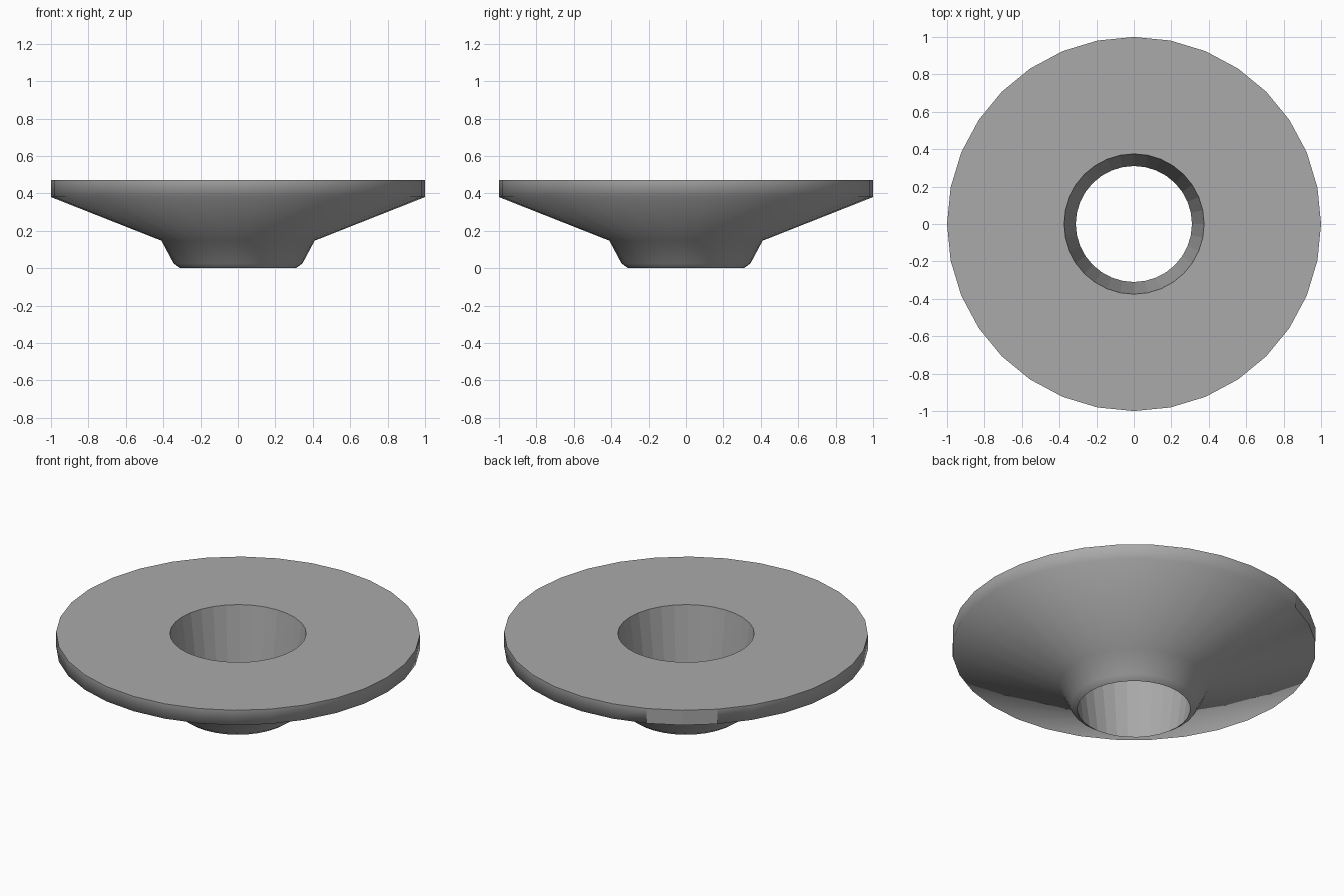
import bpy, bmesh, math

cube = bpy.data.objects.get("Cube")
if cube:
    bpy.data.objects.remove(cube, do_unlink=True)

SIDES = 32

# Plain grey material
grey = bpy.data.materials.new("plain_grey")
grey.use_nodes = True
colour = (0.4, 0.4, 0.4, 1)
grey.diffuse_color = colour
grey.node_tree.nodes["Principled BSDF"].inputs["Base Color"].default_value = colour

# Closed cross-section as (radius, height): bore, chamfered neck, dish, rim
profile = [(0.375, 0.47), (0.31, 0.0), (0.345, 0.025),
           (0.41, 0.147), (1.0, 0.38), (1.0, 0.47)]
BORE, RIM, TOP = 0, 4, 5

bm = bmesh.new()
rings = []
for r, z in profile:
    ring = []
    for i in range(SIDES):
        a = math.tau * i / SIDES
        ring.append(bm.verts.new((r * math.cos(a), r * math.sin(a), z)))
    rings.append(ring)

# Skin neighbouring rings; the bore and top stay flat, the outside is smooth
for k, lower in enumerate(rings):
    upper = rings[(k + 1) % len(rings)]
    for i in range(SIDES):
        j = (i + 1) % SIDES
        face = bm.faces.new((lower[i], lower[j], upper[j], upper[i]))
        # Small flat spot on the rim
        flat_spot = k == RIM and i in (10, 11)
        face.smooth = k not in (BORE, TOP) and not flat_spot

bmesh.ops.recalc_face_normals(bm, faces=bm.faces)
mesh = bpy.data.meshes.new("flanged_dish")
bm.to_mesh(mesh)
bm.free()
mesh.materials.append(grey)
dish = bpy.data.objects.new("flanged_dish", mesh)
bpy.context.scene.collection.objects.link(dish)
